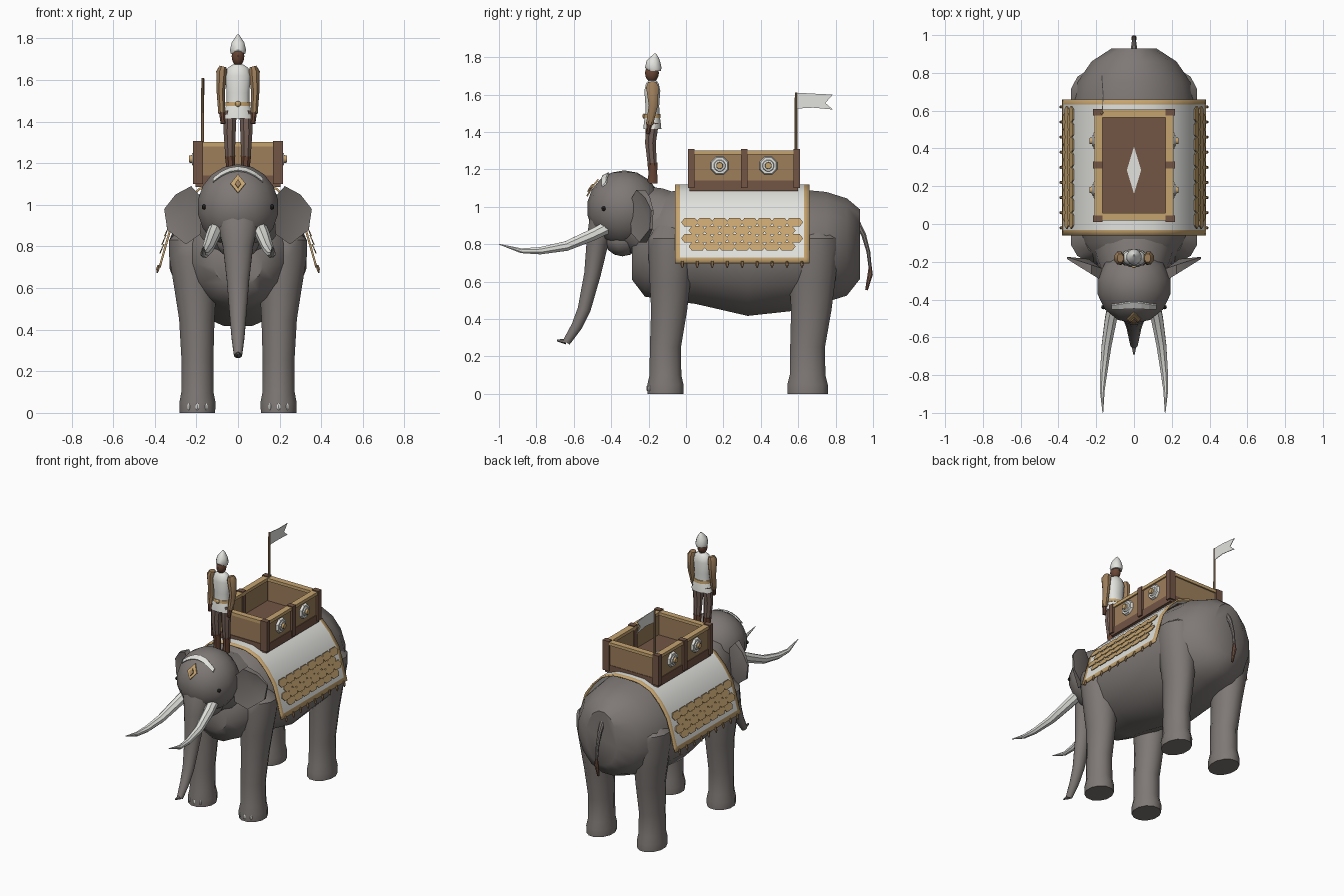
import bpy, bmesh, math
from mathutils import Vector

if "Cube" in bpy.data.objects:
    bpy.data.objects.remove(bpy.data.objects["Cube"])


def material(name, r, g, b):
    m = bpy.data.materials.new(name)
    m.use_nodes = True
    m.diffuse_color = (r, g, b, 1)
    m.node_tree.nodes["Principled BSDF"].inputs["Base Color"].default_value = (r, g, b, 1)
    return m


GREY = material("hide grey", .21, .19, .18)
WHITE = material("ivory white", .76, .76, .73)
GOLD = material("gold trim", .56, .37, .16)
PANEL = material("panel brown", .34, .21, .105)
WOOD = material("dark wood", .17, .09, .06)
TROUSER = material("trouser brown", .18, .12, .10)
SKIN = material("dark skin", .14, .06, .035)
BLACK = material("eye black", .015, .013, .012)


def finish(name, bm, mats, smooth=True):
    bmesh.ops.recalc_face_normals(bm, faces=bm.faces)
    me = bpy.data.meshes.new(name)
    bm.to_mesh(me)
    bm.free()
    ob = bpy.data.objects.new(name, me)
    bpy.context.collection.objects.link(ob)
    for m in mats:
        me.materials.append(m)
    if smooth:
        bpy.ops.object.select_all(action='DESELECT')
        ob.select_set(True)
        bpy.context.view_layer.objects.active = ob
        bpy.ops.object.shade_smooth_by_angle(angle=math.radians(40))
    return ob


def tube(name, rings, mat, n=12, axis=None):
    """Skin rings of (x, y, z, radius_u, radius_v); a fixed axis keeps rings parallel."""
    bm = bmesh.new()
    c = [Vector(r[:3]) for r in rings]
    loops = []
    for i, r in enumerate(rings):
        t = Vector(axis) if axis else (c[min(i + 1, len(c) - 1)] - c[max(i - 1, 0)])
        t.normalize()
        ref = Vector((0, 1, 0)) if abs(t.x) > .9 else Vector((1, 0, 0))
        u = (ref - t * ref.dot(t)).normalized()
        v = t.cross(u)
        rv = r[4] if len(r) > 4 else r[3]
        angles = [2 * math.pi * (k + .5) / n for k in range(n)]
        loops.append([bm.verts.new(c[i] + u * r[3] * math.cos(a) + v * rv * math.sin(a)) for a in angles])
    for a, b in zip(loops, loops[1:]):
        for k in range(n):
            bm.faces.new((a[k], a[(k + 1) % n], b[(k + 1) % n], b[k]))
    bm.faces.new(loops[0])
    bm.faces.new(loops[-1])
    return finish(name, bm, [mat])


def ball(name, loc, size, mat, u=14, v=9):
    bm = bmesh.new()
    bmesh.ops.create_uvsphere(bm, u_segments=u, v_segments=v, radius=1)
    bmesh.ops.scale(bm, vec=size, verts=bm.verts)
    bmesh.ops.translate(bm, vec=loc, verts=bm.verts)
    return finish(name, bm, [mat])


def prisms(name, polys, offset, mat):
    """Extrude each flat outline by the offset."""
    bm = bmesh.new()
    for p in polys:
        a = [bm.verts.new(q) for q in p]
        b = [bm.verts.new(Vector(q) + Vector(offset)) for q in p]
        bm.faces.new(a)
        bm.faces.new(b)
        for k in range(len(p)):
            j = (k + 1) % len(p)
            bm.faces.new((a[k], a[j], b[j], b[k]))
    return finish(name, bm, [mat], False)


def boxes(name, spans, mat):
    polys = []
    for x0, x1, y0, y1, z0, z1 in spans:
        bm_poly = [(x0, y0), (x1, y0), (x1, y1), (x0, y1)]
        polys.append(([(x, y, z0) for x, y in bm_poly], z1 - z0))
    for i, (p, h) in enumerate(polys):
        prisms(name + "_" + str(i + 1), [p], (0, 0, h), mat)


# Body: parallel rings from chest to rump (y, centre z, half width, half height)
body = [(-.29, .72, .12, .11), (-.22, .765, .21, .25), (-.1, .79, .285, .295),
        (.05, .79, .32, .315), (.33, .76, .335, .35), (.6, .77, .335, .33),
        (.75, .785, .305, .3), (.86, .785, .23, .265), (.93, .8, .12, .19)]
tube("body", [(0, y, z, w, h) for y, z, w, h in body], GREY, 16, (0, 1, 0))
tube("neck", [(0, -.32, .96, .15, .17), (0, -.2, .92, .2, .2), (0, -.08, .86, .24, .22)], GREY)

# Head, jaw and trunk
HC, HR = Vector((0, -.33, .99)), Vector((.2, .2, .205))
ball("head", HC, HR, GREY)
ball("jaw", (0, -.34, .83), (.11, .1, .095), GREY, 10, 7)
tube("trunk", [(0, -.40, 1.0, .13, .09), (0, -.45, .9, .1, .075), (0, -.475, .8, .075, .06),
               (0, -.5, .64, .056, .046), (0, -.545, .45, .04, .036), (0, -.585, .36, .032, .03),
               (0, -.64, .275, .02, .022)], GREY)
tube("trunk_tip", [(0, -.64, .28, .016), (0, -.69, .285, .005)], GREY, 6)


def on_head(x, z, grow=1.02):
    q = 1 - ((x - HC.x) / HR.x) ** 2 - ((z - HC.z) / HR.z) ** 2
    return (x, HC.y - HR.y * grow * math.sqrt(max(q, 0)), z)


# Forehead ornaments
for w, h, mat, g in ((.036, .045, GOLD, 1.03), (.015, .02, PANEL, 1.06)):
    prisms("forehead_jewel", [[on_head(x, 1.1 + z, g) for x, z in ((-w, 0), (0, -h), (w, 0), (0, h))]],
           (0, -.008, .003), mat)
xs = [-.12, -.08, -.04, 0, .04, .08, .12]
lift = [1.115 + .055 * (1 - (x / .12) ** 2) for x in xs]
band = []
for i in range(6):
    band.append([on_head(xs[i], lift[i] - .009), on_head(xs[i + 1], lift[i + 1] - .009),
                 on_head(xs[i + 1], lift[i + 1] + .009), on_head(xs[i], lift[i] + .009)])
prisms("forehead_band", band, (0, -.006, .006), WHITE)

# Paired parts
ear = [(.17, 1.03), (.225, 1.09), (.3, 1.05), (.355, .98), (.34, .88), (.25, .81), (.18, .86)]
for s, side in ((1, "left"), (-1, "right")):
    # Fan-shaped ear with thick rim, hollowed on its front
    bm = bmesh.new()
    front = [bm.verts.new((s * x, -.3 + (x - .17) * .62, z)) for x, z in ear]
    back = [bm.verts.new((s * x, -.235 + (x - .17) * .33, z)) for x, z in ear]
    hollow = bm.verts.new((s * .26, -.215, .96))
    hump = bm.verts.new((s * .24, -.185, .95))
    for k in range(len(ear)):
        j = (k + 1) % len(ear)
        bm.faces.new((front[k], front[j], hollow))
        bm.faces.new((back[k], back[j], hump))
        bm.faces.new((front[k], front[j], back[j], back[k]))
    finish(side + "_ear", bm, [GREY])
    ball(side + "_eye", (s * .162, -.44, .99), (.012, .012, .012), BLACK, 8, 6)
    tube(side + "_tusk", [(s * .1, -.4, .9, .036), (s * .122, -.5, .85, .034), (s * .145, -.64, .79, .028),
                          (s * .16, -.78, .765, .021), (s * .168, -.88, .765, .014),
                          (s * .165, -1, .8, .002)], WHITE, 8)
    # Legs: (height, half width, half depth, x, y shift)
    for leg, y, deep in (("front", -.11, 1), ("rear", .65, 1.12)):
        rings = [(0, .088, .1, .195, 0), (.05, .09, .1, .195, 0), (.1, .08, .088, .195, 0),
                 (.25, .079, .086, .195, 0), (.45, .088, .1, .198, .02), (.6, .105, .113, .205, .025),
                 (.75, .125, .125, .21, .03), (.83, .125, .125, .212, .03), (.9, .07, .08, .19, .03)]
        tube(side + "_" + leg + "_leg", [(s * x, y + d, z, rx, ry * deep) for z, rx, ry, x, d in rings],
             GREY, 12, (0, 0, 1))
        for k in (-1, 0, 1):
            ball(side + "_" + leg + "_toenail", (s * .195 + k * .04, y - .094 + abs(k) * .012, .03),
                 (.01, .008, .018), WHITE, 6, 5)

# Tail
tube("tail", [(0, .91, .92, .02), (0, .95, .85, .014), (0, .975, .76, .011), (0, .985, .67, .009)], GREY, 8)
tube("tail_tuft", [(0, .985, .68, .009), (0, .985, .64, .015), (0, .965, .555, .008)], WOOD, 8)


# Saddle cloth: draped strip, with gold on its border faces
def drape(z):
    return .32 + (.92 - z) * .282


half = [(.1, 1.115), (.19, 1.08), (.26, 1.01), (.32, .92), (drape(.73), .73), (drape(.7), .7)]
profile = [(-x, z) for x, z in reversed(half)] + [(0, 1.12)] + half
bm = bmesh.new()
cols = [[bm.verts.new((x, y, z)) for x, z in profile] for y in (-.06, -.032, .632, .66)]
for i in range(3):
    for k in range(len(profile) - 1):
        f = bm.faces.new((cols[i][k], cols[i][k + 1], cols[i + 1][k + 1], cols[i + 1][k]))
        f.material_index = int(i != 1 or k in (0, len(profile) - 2))
cloth = finish("saddle_cloth", bm, [WHITE, GOLD])
mod = cloth.modifiers.new("thickness", 'SOLIDIFY')
mod.thickness = .01

# Scale rows and tassels hanging on both flanks
hexagon = [(-.046, 0), (-.028, -.023), (.028, -.023), (.046, 0), (.028, .023), (-.028, .023)]
for s, side in ((1, "left"), (-1, "right")):
    scales = []
    for row in range(4):
        for col in range(8 - row % 2):
            yc, zc = .02 + .08 * col + .04 * (row % 2), .917 - .043 * row
            tip = .008 - .002 * (row % 2)
            scales.append([(s * (drape(zc + b) + tip - b * .15), yc + a, zc + b) for a, b in hexagon])
    prisms(side + "_cloth_scales", scales, (s * .006, 0, 0), GOLD)
    for k in range(9):
        y = -.02 + k * .08
        tube(side + "_tassel", [(s * .382, y, .71, .006), (s * .386, y, .69, .009),
                                (s * .388, y, .672, .003)], PANEL, 6)

# Carriage box: floor, walls, posts and rails
boxes("carriage_floor", [(-.205, .205, .02, .6, 1.085, 1.14)], WOOD)
boxes("carriage_wall", [(-.2, -.175, .03, .59, 1.13, 1.29), (.175, .2, .03, .59, 1.13, 1.29),
                        (-.19, .19, .025, .05, 1.13, 1.29), (-.19, .19, .575, .597, 1.13, 1.29)], PANEL)
boxes("carriage_rail", [(-.21, -.168, .02, .605, 1.28, 1.302), (.168, .21, .02, .605, 1.28, 1.302),
                        (-.2, .2, .018, .058, 1.28, 1.301), (-.2, .2, .565, .607, 1.28, 1.301)], GOLD)
boxes("carriage_post", [(x - .024, x + .024, y - .018, y + .018, 1.1, 1.308)
                        for x in (-.192, .192) for y in (.028, .312, .592)], WOOD)
prisms("floor_diamond", [[(-.038, .285, 1.141), (0, .16, 1.141), (.038, .285, 1.141), (0, .41, 1.141)]],
       (0, 0, .005), WHITE)
for s in (-1, 1):
    for y in (.18, .44):
        for name, r, x0, x1, m, n in (("rosette", .054, .195, .215, WHITE, 8), ("rosette_ring", .034, .21, .222, WHITE, 12),
                                      ("rosette_boss", .02, .215, .235, GOLD, 10)):
            tube(name, [(s * x0, y, 1.22, r), (s * x1, y, 1.22, r * .85)], m, n)

# Flag with swallow tail
tube("flag_pole", [(-.17, .588, 1.14, .009), (-.17, .588, 1.61, .007)], PANEL, 8)
prisms("flag", [[(-.17, .59, 1.61), (-.17, .59, 1.525), (-.165, .68, 1.53), (-.172, .785, 1.52),
                 (-.17, .745, 1.555), (-.172, .785, 1.6), (-.165, .68, 1.605)]], (.004, 0, 0), WHITE)

# Rider
Y = -.18
for s, side in ((1, "left"), (-1, "right")):
    tube(side + "_trouser_leg", [(s * .038, Y, 1.45, .034, .037), (s * .04, Y - .01, 1.34, .031, .031),
                                 (s * .038, Y, 1.22, .024, .026)], TROUSER, 8)
    tube(side + "_boot", [(s * .038, Y, 1.235, .027, .029), (s * .036, Y + .003, 1.18, .022, .025),
                          (s * .036, Y, 1.125, .024, .03)], SKIN, 8)
    tube(side + "_sleeve", [(s * .072, Y, 1.665, .018, .024), (s * .078, Y, 1.64, .029, .036),
                            (s * .083, Y + .005, 1.54, .021, .026), (s * .078, Y - .015, 1.44, .018, .02)], PANEL, 8)
    tube(side + "_hand", [(s * .077, Y - .015, 1.445, .015), (s * .072, Y - .025, 1.39, .012)], SKIN, 8)
tube("tunic", [(0, Y, 1.47, .056, .04), (0, Y, 1.54, .056, .038), (0, Y, 1.62, .064, .044),
               (0, Y, 1.66, .05, .035), (0, Y, 1.675, .025, .022)], WHITE, 12, (0, 0, 1))
tube("tunic_skirt", [(0, Y, 1.415, .077, .05), (0, Y, 1.445, .072, .047), (0, Y, 1.48, .058, .042)], WHITE, 12, (0, 0, 1))
tube("belt", [(0, Y, 1.475, .063, .046), (0, Y, 1.495, .061, .044)], GOLD, 12, (0, 0, 1))
ball("belt_buckle", (0, Y - .045, 1.485), (.014, .008, .014), GOLD, 8, 6)
ball("rider_head", (0, Y - .002, 1.715), (.032, .037, .048), SKIN, 10, 8)
tube("helmet", [(0, Y + .01, 1.725, .036, .036), (0, Y + .005, 1.745, .041, .044), (0, Y + .005, 1.78, .032, .036),
                (0, Y + .012, 1.805, .015, .018), (0, Y + .015, 1.82, .004, .004)], WHITE, 10, (0, 0, 1))
